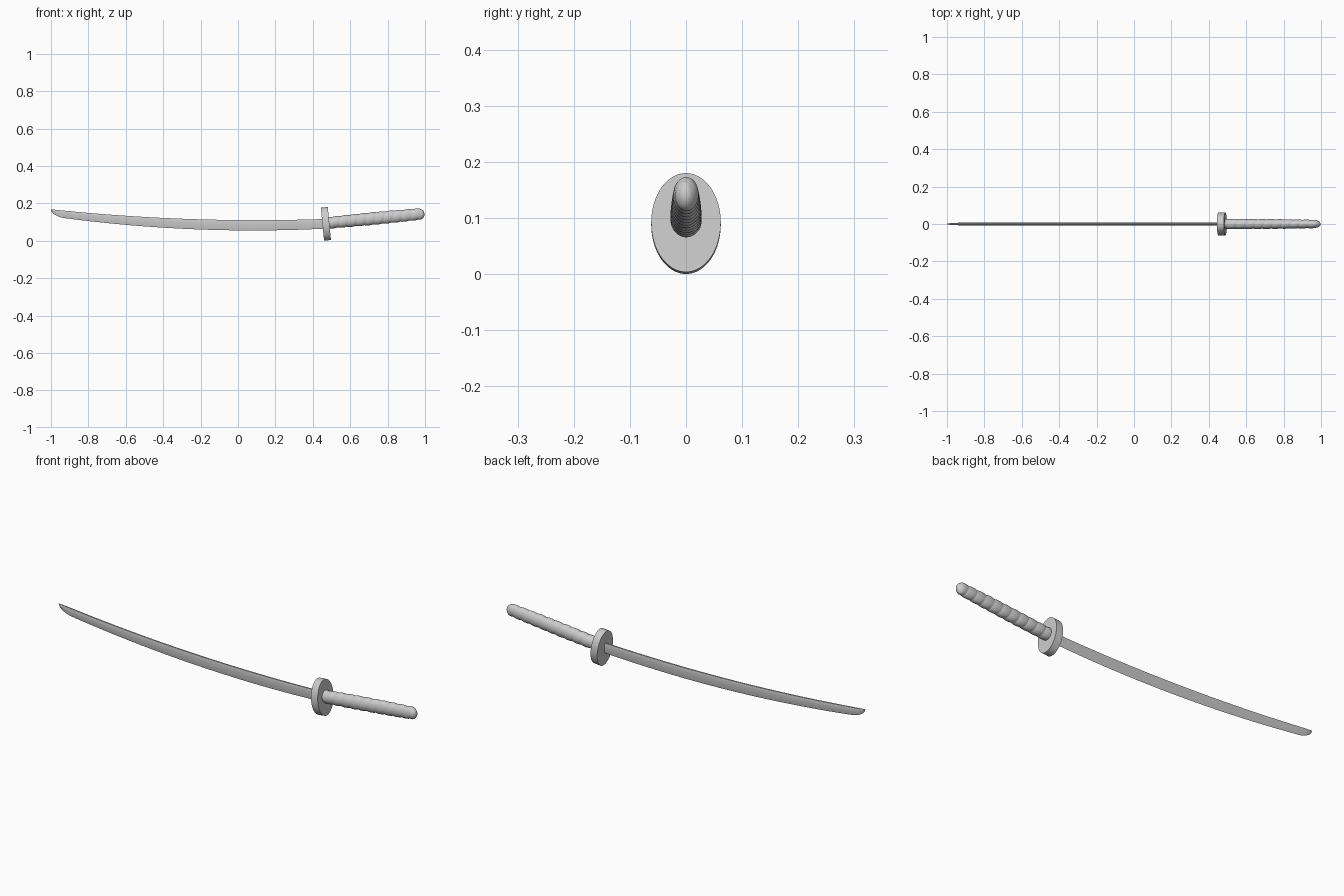
import bpy, math
from mathutils import Vector

if "Cube" in bpy.data.objects:
    bpy.data.objects.remove(bpy.data.objects["Cube"])


def skin(name, rings, angle=30):
    """Join equal-length closed rings into a capped solid."""
    n = len(rings[0])
    verts = [p for r in rings for p in r]
    faces = [tuple(reversed(range(n)))]
    for i in range(len(rings) - 1):
        for j in range(n):
            k = (j + 1) % n
            faces.append((i * n + j, i * n + k, (i + 1) * n + k, (i + 1) * n + j))
    faces.append(tuple(range((len(rings) - 1) * n, len(rings) * n)))
    me = bpy.data.meshes.new(name)
    me.from_pydata(verts, [], faces)
    ob = bpy.data.objects.new(name, me)
    bpy.context.collection.objects.link(ob)
    bpy.ops.object.select_all(action='DESELECT')
    ob.select_set(True)
    bpy.context.view_layer.objects.active = ob
    bpy.ops.object.mode_set(mode='EDIT')
    bpy.ops.mesh.select_all(action='SELECT')
    bpy.ops.mesh.normals_make_consistent(inside=False)
    bpy.ops.object.mode_set(mode='OBJECT')
    bpy.ops.object.shade_smooth_by_angle(angle=math.radians(angle))
    return ob


def spine(x):
    return 0.11 + 0.048 * (x - 0.1) ** 2


def edge(x):
    z = 0.055 + 0.065 * (x - 0.08) ** 2
    if x < -0.93:                       # rounded sweep up to the point
        u = (-0.93 - x) / 0.07
        z += (spine(x) - z) * (1 - math.sqrt(max(0, 1 - u ** 1.8))) * 0.96
    return z


# Curved blade: flat spine, side ridge, sharp lower edge
xs = [-1 + 0.07 * (i / 12) ** 2 for i in range(12)]
xs += [-0.93 + 1.40 * i / 40 for i in range(41)]
blade = []
for x in xs:
    top, bot = spine(x), edge(x)
    h = top - bot
    w = 0.007 * min(1, 0.1 + h / 0.045)
    blade.append([(x, 0.55 * w, top), (x, w, top - 0.3 * h), (x, 0, bot),
                  (x, -w, top - 0.3 * h), (x, -0.55 * w, top)])
skin("blade", blade)

# Frame of the tilted hilt
tilt = math.radians(5.5)
axis = Vector((math.cos(tilt), 0, math.sin(tilt)))
up = Vector((-math.sin(tilt), 0, math.cos(tilt)))
side = Vector((0, 1, 0))
centre = Vector((0.470, 0, 0.0903))


def oval(d, ry, rz, n, lift=0.0):
    return [centre + axis * d + up * (lift + rz * math.sin(a)) + side * ry * math.cos(a)
            for a in (2 * math.pi * j / n for j in range(n))]


# Oval guard
skin("guard", [oval(d, 0.062, 0.0885, 96) for d in (-0.0185, 0.0185)])

# Grip with a spiral cord wrap and rounded pommel end
N, M, LENGTH, TURNS = 64, 200, 0.529, 11
grip = []
for i in range(M + 1):
    t = i / M
    d = LENGTH * t
    left = LENGTH - d
    cap = 1.0 if left > 0.03 else math.sqrt(max(0.08, 1 - ((0.03 - left) / 0.031) ** 2))
    ry = (0.0275 - 0.006 * t ** 2) * cap
    rz = (0.0305 + 0.006 * math.sin(math.pi * min(1, t * 1.05)) * 0.5) * cap
    ring = []
    for j in range(N):
        a = 2 * math.pi * j / N
        groove = abs(math.sin(math.pi * TURNS * t + a / 2))
        s = 0.90 + 0.12 * groove ** 0.6
        ring.append(centre + axis * d + side * ry * s * math.cos(a)
                    + up * (0.004 + rz * s * math.sin(a)))
    grip.append(ring)
skin("grip", grip, 50)
